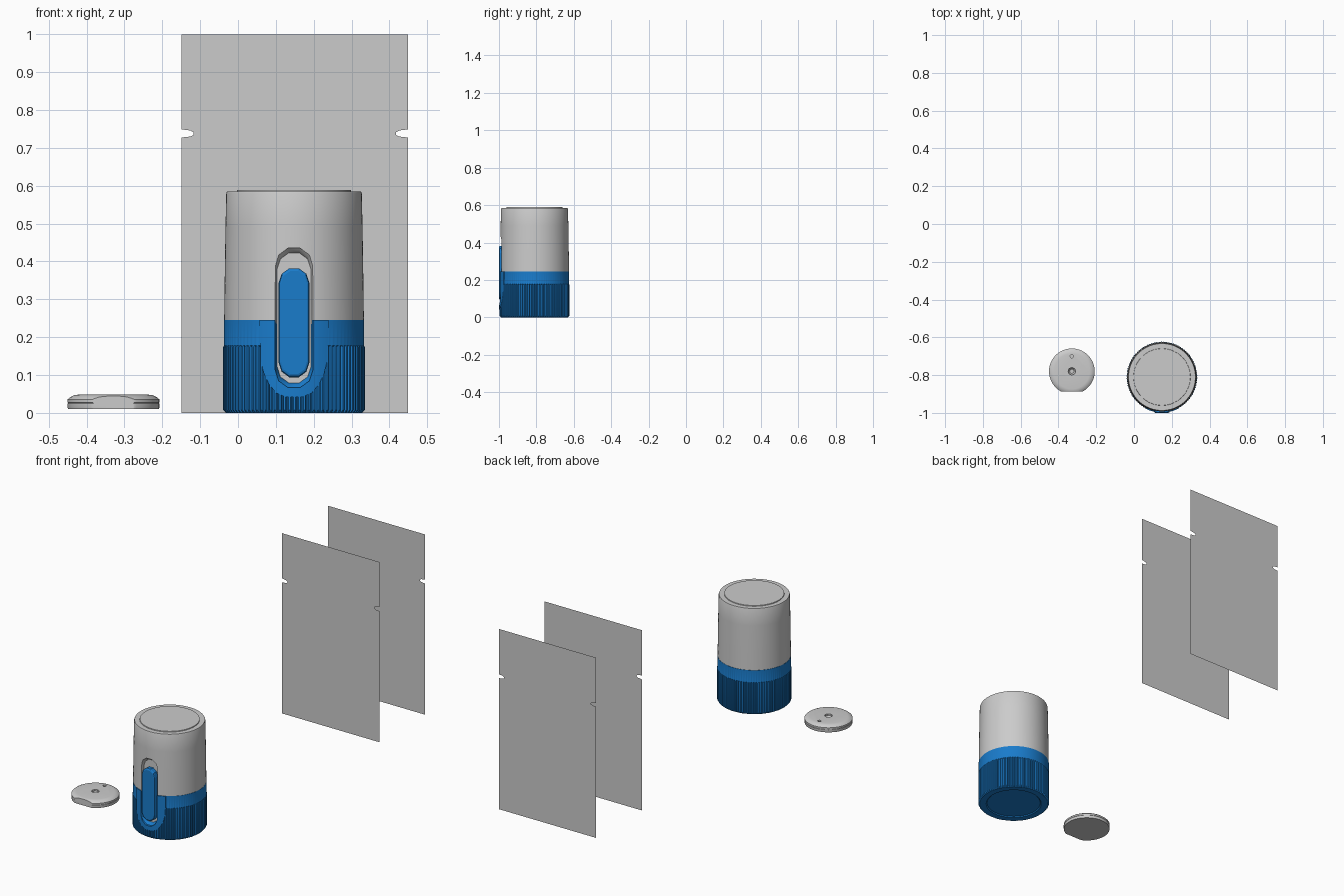
import bpy, bmesh
from math import sin, cos, pi, radians

if "Cube" in bpy.data.objects:
    bpy.data.objects.remove(bpy.data.objects["Cube"])

CX, CY = 0.148, -0.81          # bottle axis
BLUE = bpy.data.materials.new("blue_plastic")
BLUE.diffuse_color = (0.01, 0.2, 0.6, 1)
BLUE.use_nodes = True
BLUE.node_tree.nodes["Principled BSDF"].inputs["Base Color"].default_value = BLUE.diffuse_color


def finish(name, bm, mat=None):
    bmesh.ops.recalc_face_normals(bm, faces=bm.faces)
    me = bpy.data.meshes.new(name)
    bm.to_mesh(me)
    bm.free()
    ob = bpy.data.objects.new(name, me)
    bpy.context.collection.objects.link(ob)
    if mat:
        me.materials.append(mat)
    return ob


def skin(name, rings, mat=None):
    """Closed solid through rings with equal point counts."""
    bm = bmesh.new()
    loops = [[bm.verts.new(p) for p in r] for r in rings]
    n = len(loops[0])
    for a, b in zip(loops, loops[1:]):
        for i in range(n):
            j = (i + 1) % n
            bm.faces.new((a[i], a[j], b[j], b[i]))
    bm.faces.new(loops[0])
    bm.faces.new(loops[-1])
    return finish(name, bm, mat)


def lathe(name, cx, cy, profile, n=96, mat=None):
    return skin(name, [[(cx + r * cos(2 * pi * i / n), cy + r * sin(2 * pi * i / n), z)
                        for i in range(n)] for r, z in profile], mat)


def capsule(y, hw, z0, z1, steps=5):
    """Upright slot outline with faceted round ends, centred on the bottle."""
    pts = []
    for zc, start in ((z1 - hw, 0), (z0 + hw, pi)):
        for i in range(steps + 1):
            a = start + pi * i / steps
            pts.append((CX + hw * cos(a), y, zc + hw * sin(a)))
    return pts


def boolean(ob, cutter, op='DIFFERENCE', keep=False):
    m = ob.modifiers.new("cut", 'BOOLEAN')
    m.operation, m.solver, m.object = op, 'EXACT', cutter
    bpy.context.view_layer.objects.active = ob
    bpy.ops.object.modifier_apply(modifier=m.name)
    if not keep:
        bpy.data.objects.remove(cutter)


def smooth(ob, angle=30):
    bpy.ops.object.select_all(action='DESELECT')
    ob.select_set(True)
    bpy.context.view_layer.objects.active = ob
    bpy.ops.object.shade_smooth_by_angle(angle=radians(angle))


# Grey upper body, with a slightly raised top disc
body = lathe("upper_body", CX, CY, [
    (0.178, 0.235), (0.1845, 0.246), (0.183, 0.36), (0.181, 0.49), (0.179, 0.580),
    (0.177, 0.585), (0.151, 0.585), (0.150, 0.589)])

# Blue ribbed grip with a recessed foot
RIBS = 90


def rib_ring(r_out, r_in, z):
    ring = []
    for i in range(RIBS):
        for f, r in ((0, r_in), (0.2, r_in), (0.4, r_out), (0.8, r_out)):
            a = 2 * pi * (i + f) / RIBS
            ring.append((CX + r * cos(a), CY + r * sin(a), z))
    return ring


grip = skin("ribbed_grip", [
    rib_ring(0.14, 0.14, 0.005), rib_ring(0.145, 0.145, 0.0), rib_ring(0.180, 0.179, 0.0),
    rib_ring(0.187, 0.181, 0.008), rib_ring(0.187, 0.181, 0.174),
    rib_ring(0.185, 0.185, 0.178), rib_ring(0.185, 0.185, 0.245)], BLUE)

# Smooth shield plate around the lever, following the cylinder
half = [(0.091, 0.245), (0.088, 0.14), (0.080, 0.105), (0.066, 0.075), (0.046, 0.052), (0.022, 0.042)]
outline = half + [(-x, z) for x, z in reversed(half)]
plate = skin("shield_plate", [[(CX + x, y, z) for x, z in outline] for y in (-1.05, -0.92)], BLUE)
boolean(plate, lathe("plate_curve", CX, CY, [(0.1885, -0.1), (0.1885, 0.4)], 128), 'INTERSECT')

# Tapered slot cut through body, grip and plate
slot = skin("slot_cutter", [
    capsule(-1.03, 0.050, 0.064, 0.438), capsule(-0.987, 0.050, 0.064, 0.438),
    capsule(-0.980, 0.046, 0.072, 0.430), capsule(-0.966, 0.044, 0.078, 0.424)])
for ob in (body, grip, plate):
    boolean(ob, slot, keep=True)
bpy.data.objects.remove(slot)

# Grey liner on the slot floor
skin("slot_liner", [capsule(-0.960, 0.044, 0.078, 0.424), capsule(-0.972, 0.0445, 0.077, 0.425)])

# Blue lever with bevelled edge
lever = skin("lever", [
    capsule(-0.965, 0.0405, 0.092, 0.384), capsule(-0.994, 0.0405, 0.092, 0.384),
    capsule(-0.998, 0.0385, 0.095, 0.381), capsule(-1.0, 0.034, 0.101, 0.376)], BLUE)

# Round puck with one flat side, a centre socket and a small hole
PX, PY = -0.329, -0.78
puck = lathe("puck", PX, PY, [
    (0.120, 0.010), (0.121, 0.013), (0.121, 0.025), (0.1195, 0.026), (0.121, 0.027),
    (0.121, 0.036), (0.114, 0.042), (0.104, 0.0465), (0.094, 0.048)], 72)
flat = skin("flat_cutter", [[(PX + x, y, z) for x, z in ((-.2, -.1), (.2, -.1), (.2, .2), (-.2, .2))]
                            for y in (-1.0, PY - 0.108)])
boolean(puck, flat)
boolean(puck, lathe("socket_cutter", PX, PY, [(0.012, 0.030), (0.020, 0.039), (0.020, 0.1)], 8))
boolean(puck, lathe("hole_cutter", PX, -0.70, [(0.009, 0.040), (0.009, 0.1)], 16))

for ob in (body, grip, plate, puck):
    smooth(ob)

# Two thin notched sheets
edge = [(0.299, 0), (0.299, 0.7275), (0.276, 0.730), (0.267, 0.734),
        (0.267, 0.741), (0.276, 0.746), (0.299, 0.749), (0.299, 1.0)]
for name, y in (("front_sheet", 0.6), ("back_sheet", 1.0)):
    bm = bmesh.new()
    bm.faces.new([bm.verts.new((0.15 + x, y, z)) for x, z in
                  edge + [(-x, z) for x, z in reversed(edge)]])
    finish(name, bm)
